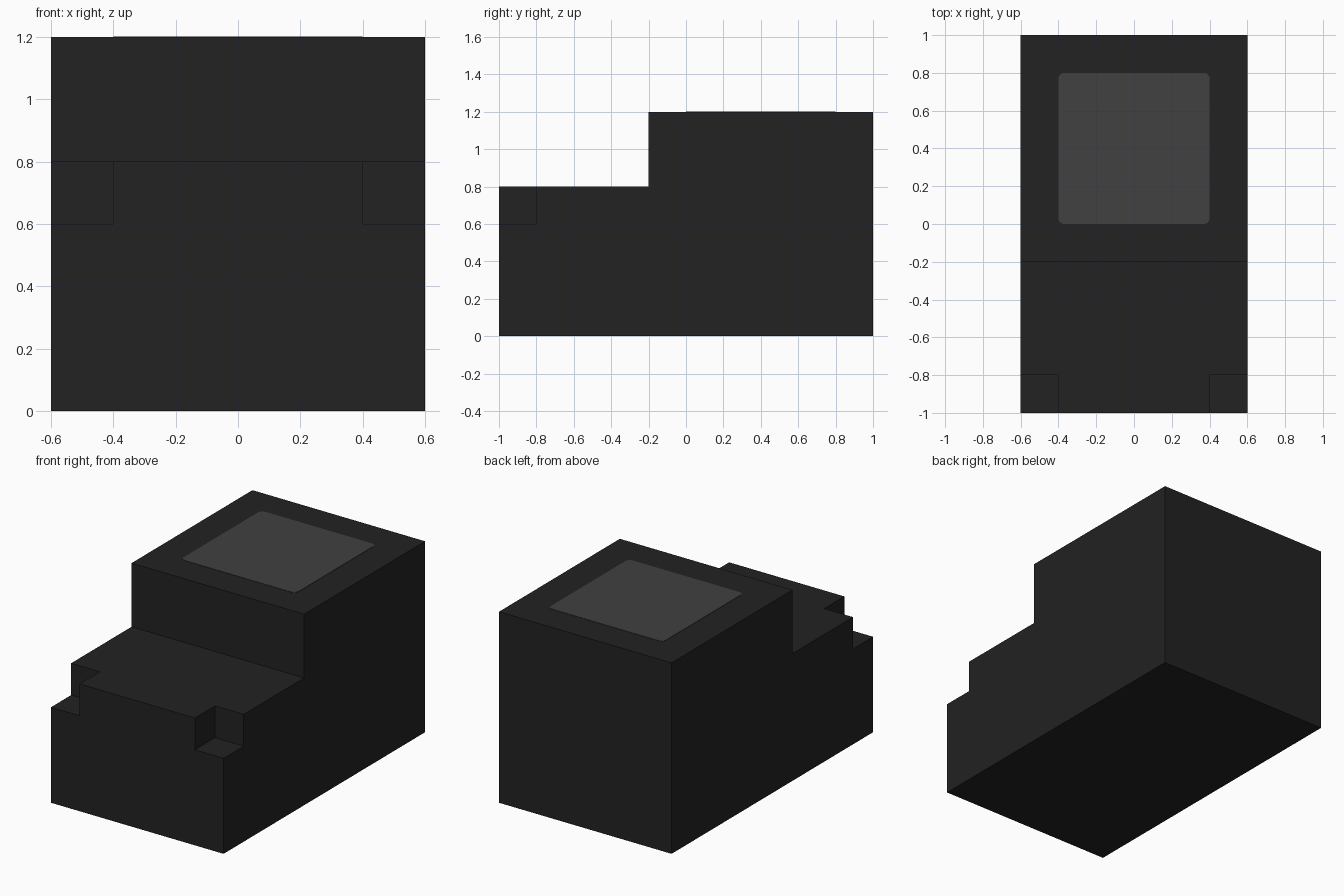
import bpy, bmesh, math

cube = bpy.data.objects.get("Cube")
if cube:
    bpy.data.objects.remove(cube, do_unlink=True)


def make_material(name, value):
    m = bpy.data.materials.new(name)
    m.use_nodes = True
    col = (value, value, value, 1.0)
    m.diffuse_color = col
    m.node_tree.nodes["Principled BSDF"].inputs["Base Color"].default_value = col
    return m


def extruded(name, points, direction, material):
    """Solid made by extruding a flat outline along a direction."""
    bm = bmesh.new()
    face = bm.faces.new([bm.verts.new(p) for p in points])
    ext = bmesh.ops.extrude_face_region(bm, geom=[face])
    moved = [v for v in ext["geom"] if isinstance(v, bmesh.types.BMVert)]
    bmesh.ops.translate(bm, vec=direction, verts=moved)
    bmesh.ops.recalc_face_normals(bm, faces=bm.faces)
    mesh = bpy.data.meshes.new(name)
    bm.to_mesh(mesh)
    bm.free()
    mesh.materials.append(material)
    obj = bpy.data.objects.new(name, mesh)
    bpy.context.collection.objects.link(obj)
    return obj


charcoal = make_material("charcoal", 0.016)
dark_grey = make_material("dark grey", 0.052)

# Stepped body: side profile extruded across the width
profile = [(-1, 0), (1, 0), (1, 1.2), (-0.2, 1.2), (-0.2, 0.8), (-1, 0.8)]
body = extruded("stepped_body", [(-0.6, y, z) for y, z in profile], (1.2, 0, 0), charcoal)

# Square notches in the two upper front corners
cutters = []
for side in (-1, 1):
    outline = [(side * 0.4, -1.1), (side * 0.7, -1.1), (side * 0.7, -0.8), (side * 0.4, -0.8)]
    cutter = extruded("notch_cutter", [(x, y, 0.6) for x, y in outline], (0, 0, 0.3), charcoal)
    cutter.hide_render = True
    cutters.append(cutter)
    cut = body.modifiers.new("notch", "BOOLEAN")
    cut.operation = "DIFFERENCE"
    cut.solver = "EXACT"
    cut.object = cutter

# Bake the cuts and discard the cutters
bpy.context.view_layer.update()
deps = bpy.context.evaluated_depsgraph_get()
cut_mesh = bpy.data.meshes.new_from_object(body.evaluated_get(deps))
body.modifiers.clear()
body.data = cut_mesh
for cutter in cutters:
    bpy.data.objects.remove(cutter, do_unlink=True)

# Rounded square panel on the upper deck
half, radius, steps = 0.4, 0.03, 5
panel_points = []
for corner, (sx, sy) in enumerate([(1, 1), (-1, 1), (-1, -1), (1, -1)]):
    for i in range(steps + 1):
        a = math.radians(90 * (corner + i / steps))
        panel_points.append((sx * (half - radius) + radius * math.cos(a),
                             0.4 + sy * (half - radius) + radius * math.sin(a), 1.198))
extruded("top_panel", panel_points, (0, 0, 0.004), dark_grey)
